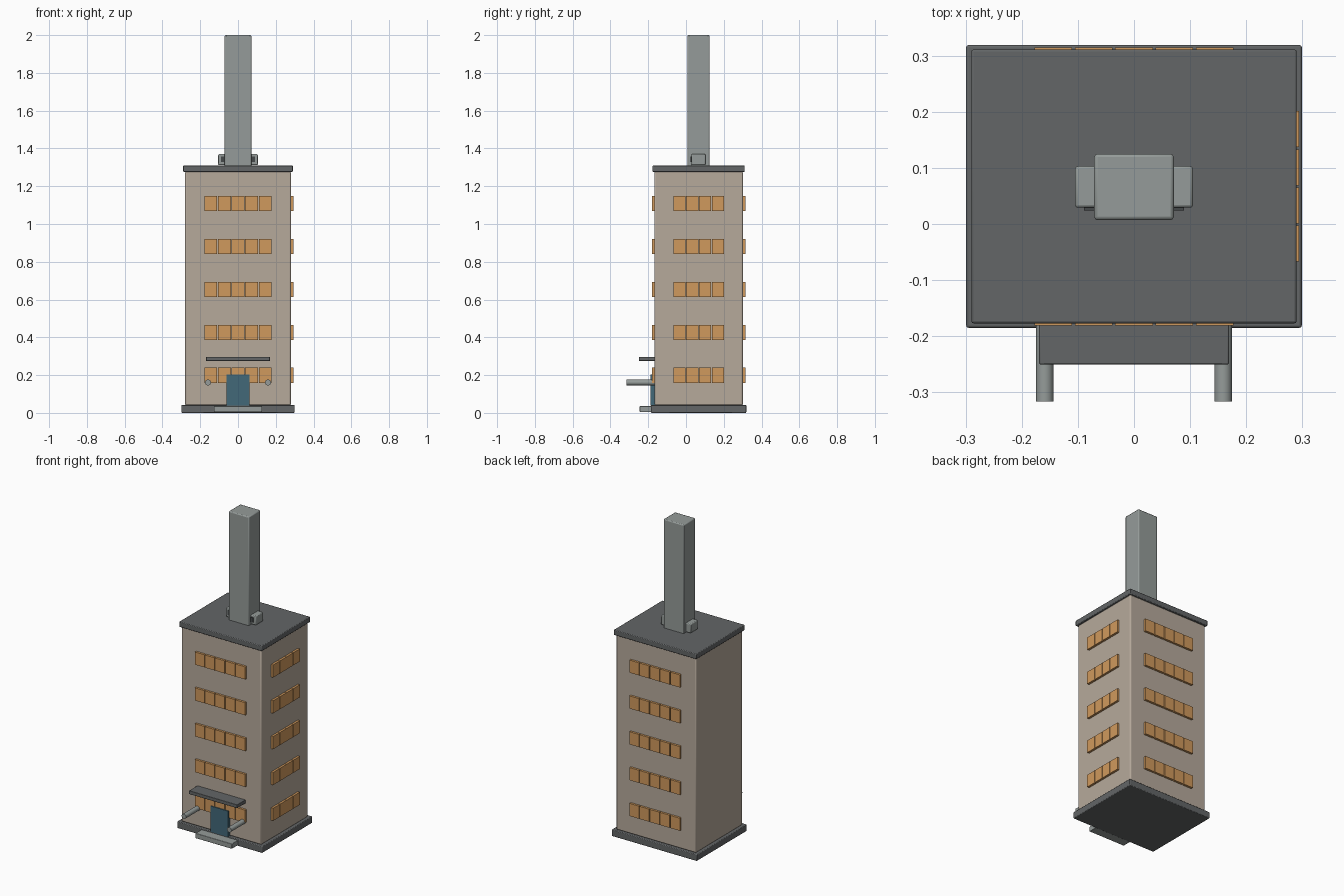
import bpy
import math

if "Cube" in bpy.data.objects:
    bpy.data.objects.remove(bpy.data.objects["Cube"], do_unlink=True)


def material(name, rgb):
    m = bpy.data.materials.new(name)
    m.use_nodes = True
    m.diffuse_color = (*rgb, 1)
    m.node_tree.nodes["Principled BSDF"].inputs["Base Color"].default_value = (*rgb, 1)
    return m


TAN = material("tan wall", (0.47, 0.40, 0.33))
SLATE = material("dark slate", (0.125, 0.132, 0.135))
GREY = material("light grey", (0.30, 0.33, 0.32))
AMBER = material("amber window", (0.63, 0.32, 0.11))
TEAL = material("teal door", (0.055, 0.14, 0.19))
DARK = material("grille", (0.06, 0.065, 0.068))


def finish(obj, name, mat, bevel):
    obj.name = name
    obj.data.materials.append(mat)
    if bevel:
        mod = obj.modifiers.new("soft edge", "BEVEL")
        mod.width = bevel
        mod.segments = 2
    bpy.ops.object.shade_smooth_by_angle(angle=math.radians(35))
    return obj


def box(name, x, y, z, mat, bevel=0.0):
    """Box given by its (min, max) along each axis."""
    spans = (x, y, z)
    bpy.ops.mesh.primitive_cube_add(size=1, location=[(a + b) / 2 for a, b in spans])
    obj = bpy.context.object
    obj.scale = [b - a for a, b in spans]
    bpy.ops.object.transform_apply(location=False, rotation=False, scale=True)
    return finish(obj, name, mat, bevel)


def around(centre, half):
    return (centre - half, centre + half)


MID = 0.067            # depth centre of the tower
HX, HY = 0.28, 0.234   # half sizes of the tower
FRONT, BACK = MID - HY, MID + HY

# Tower
box("base_slab", around(0, 0.299), around(MID, 0.252), (0, 0.042), SLATE, 0.004)
box("tower_body", around(0, HX), around(MID, HY), (0.04, 1.278), TAN, 0.007)
box("roof_slab", around(0, 0.29), around(MID, 0.244), (1.276, 1.31), SLATE, 0.004)

# Window rows on the front, back and left walls
for floor in range(5):
    z = around(0.199 + floor * 0.2275, 0.04)
    for i in range(5):
        x = around((i - 2) * 0.0718, 0.0335)
        box(f"front_window_{floor}_{i}", x, (FRONT - 0.014, FRONT + 0.005), z, AMBER)
        box(f"back_window_{floor}_{i}", x, (BACK - 0.005, BACK + 0.014), z, AMBER)
    for i in range(4):
        y = around(MID + (i - 1.5) * 0.068, 0.032)
        box(f"side_window_{floor}_{i}", (HX - 0.005, HX + 0.014), y, z, AMBER)

# Entrance
box("door", around(0, 0.062), (FRONT - 0.02, FRONT + 0.005), (0.04, 0.204), TEAL)
box("entrance_canopy", around(0, 0.169), (-0.25, FRONT + 0.005), (0.275, 0.297), SLATE, 0.002)
box("entrance_step", around(0, 0.128), (-0.245, FRONT), (0.004, 0.036), GREY, 0.003)

# Chimney
box("chimney", around(0, 0.071), around(0.066, 0.059), (1.3, 2.0), GREY, 0.006)

# Paired parts
for side, label in ((1, "left"), (-1, "right")):
    bpy.ops.mesh.primitive_cylinder_add(
        vertices=24, radius=0.0155, depth=0.155,
        location=(side * 0.159, -0.2385, 0.161), rotation=(math.pi / 2, 0, 0))
    finish(bpy.context.object, f"{label}_entrance_bar", GREY, 0)
    box(f"{label}_roof_vent", sorted((side * 0.06, side * 0.105)),
        (0.029, 0.103), (1.312, 1.37), GREY, 0.005)
    box(f"{label}_vent_grille", sorted((side * 0.065, side * 0.089)),
        (0.024, 0.031), (1.328, 1.358), DARK)
